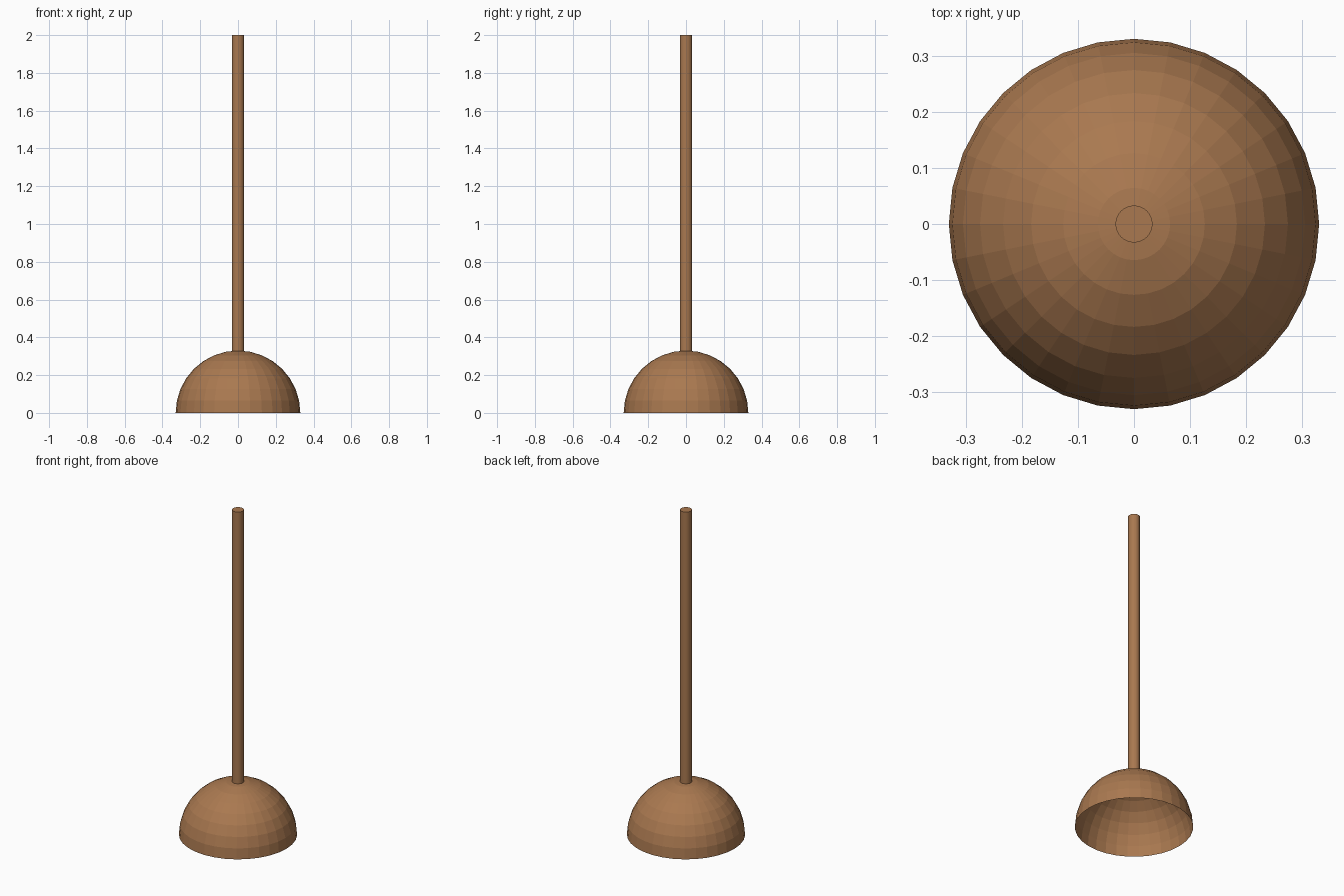
import bpy, bmesh

if "Cube" in bpy.data.objects:
    bpy.data.objects.remove(bpy.data.objects["Cube"])

R = 0.33          # cup radius
ROD_R = 0.033     # handle radius
TOP = 2.0         # overall height

brown = bpy.data.materials.new("brown")
brown.diffuse_color = (0.40, 0.19, 0.08, 1)
brown.use_nodes = True
brown.node_tree.nodes["Principled BSDF"].inputs["Base Color"].default_value = brown.diffuse_color

# Cup: open hemisphere, the upper half of a faceted sphere
bpy.ops.mesh.primitive_uv_sphere_add(segments=32, ring_count=16, radius=R, location=(0, 0, 0))
cup = bpy.context.object
cup.name = "cup"
bm = bmesh.new()
bm.from_mesh(cup.data)
lower = [v for v in bm.verts if v.co.z < -1e-4]
bmesh.ops.delete(bm, geom=lower, context='VERTS')
bm.to_mesh(cup.data)
bm.free()

# Handle: straight round rod seated just inside the crown of the cup
base = R - 0.01
bpy.ops.mesh.primitive_cylinder_add(vertices=32, radius=ROD_R, depth=TOP - base,
                                    location=(0, 0, (TOP + base) / 2))
handle = bpy.context.object
handle.name = "handle"

for part in (cup, handle):
    part.data.materials.append(brown)
